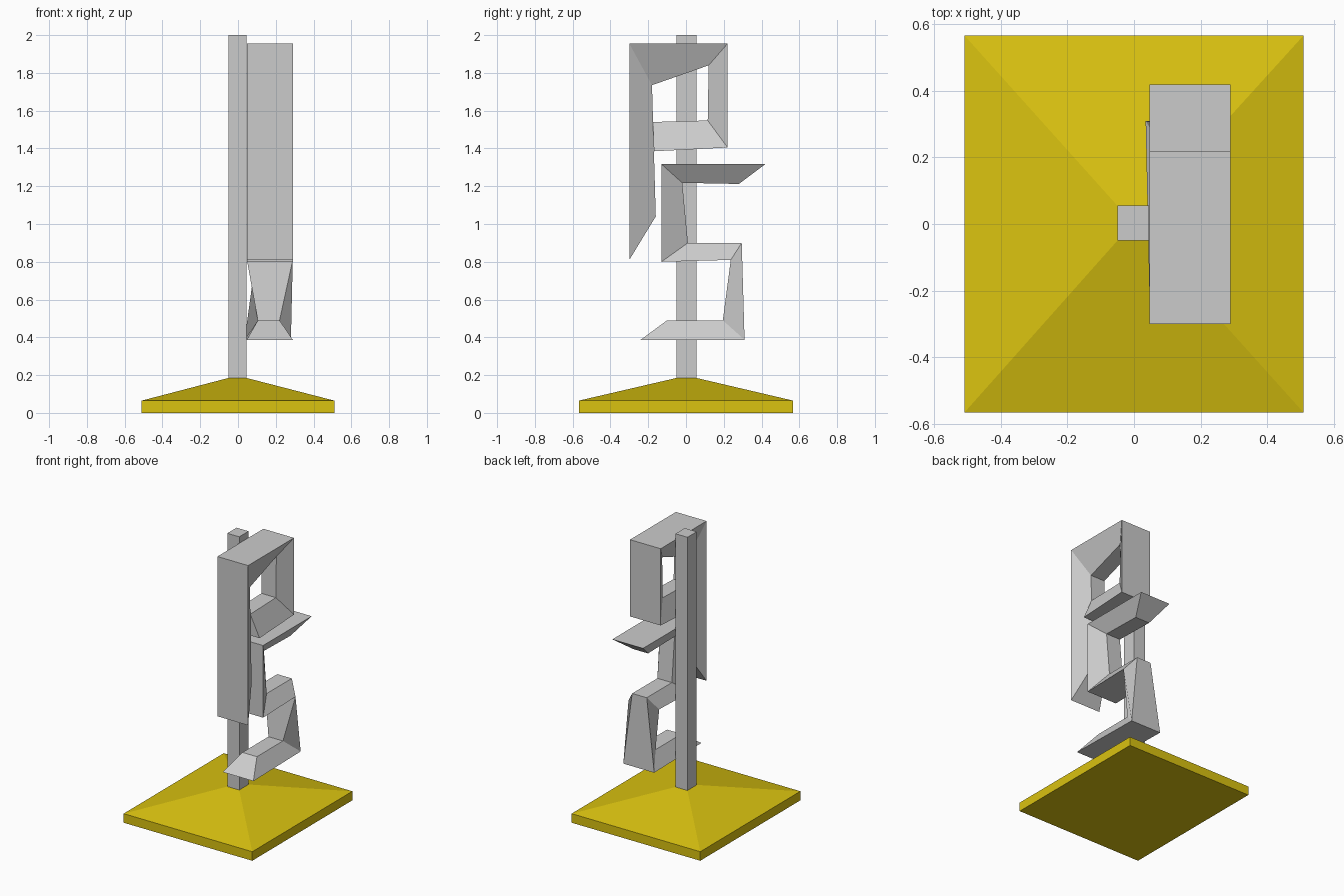
import bpy
import bmesh

cube = bpy.data.objects.get("Cube")
if cube:
    bpy.data.objects.remove(cube, do_unlink=True)


def material(name, rgb):
    mat = bpy.data.materials.new(name)
    mat.use_nodes = True
    color = (*rgb, 1)
    mat.diffuse_color = color
    mat.node_tree.nodes["Principled BSDF"].inputs["Base Color"].default_value = color
    return mat


GREY = material("light grey", (0.6, 0.6, 0.6))
YELLOW = material("yellow", (0.7, 0.54, 0.005))


def loft(name, rings, mat):
    """Skin four-cornered rings into one closed flat-shaded solid."""
    bm = bmesh.new()
    loops = [[bm.verts.new(co) for co in ring] for ring in rings]
    for a, b in zip(loops, loops[1:]):
        for i in range(4):
            j = (i + 1) % 4
            bm.faces.new((a[i], a[j], b[j], b[i]))
    bm.faces.new(loops[0])
    bm.faces.new(loops[-1])
    bmesh.ops.recalc_face_normals(bm, faces=bm.faces)
    mesh = bpy.data.meshes.new(name)
    bm.to_mesh(mesh)
    bm.free()
    mesh.materials.append(mat)
    obj = bpy.data.objects.new(name, mesh)
    bpy.context.collection.objects.link(obj)
    return obj


def rectangle(x0, x1, y0, y1, z):
    return [(x0, y0, z), (x1, y0, z), (x1, y1, z), (x0, y1, z)]


def wedge_band(name, stations):
    """Bent bar: each station joins two edges given as (x range, y, z)."""
    rings = []
    for (xa, ya, za), (xb, yb, zb) in stations:
        rings.append([(xa[0], ya, za), (xa[1], ya, za),
                      (xb[1], yb, zb), (xb[0], yb, zb)])
    return loft(name, rings, GREY)


WIDE = (0.047, 0.29)
NARROW = (0.105, 0.22)
LOW = (0.035, 0.28)

# Base with a shallow pyramid top, and the post
foot = (-0.05, 0.045, -0.05, 0.055)
slab = (-0.51, 0.51, -0.567, 0.567)
loft("base", [rectangle(*slab, 0), rectangle(*slab, 0.065),
              rectangle(*foot, 0.185)], YELLOW)
loft("post", [rectangle(*foot, 0.18), rectangle(*foot, 2)], GREY)

# Upper bent bar: long stem folding round an open window
wedge_band("upper_band", [
    ((WIDE, -0.30, 0.81), (NARROW, -0.16, 1.04)),
    ((WIDE, -0.30, 1.955), (NARROW, -0.18, 1.735)),
    ((WIDE, 0.22, 1.955), (NARROW, 0.12, 1.84)),
    ((WIDE, 0.22, 1.405), (NARROW, 0.115, 1.548)),
    ((WIDE, -0.17, 1.385), (NARROW, -0.175, 1.54)),
])

# Lower bent bar: the wide side swaps over in the rear upright
wedge_band("lower_band", [
    ((WIDE, 0.42, 1.317), (NARROW, 0.28, 1.212)),
    ((WIDE, -0.13, 1.317), (NARROW, -0.02, 1.218)),
    ((WIDE, -0.13, 0.80), (NARROW, 0.01, 0.90)),
    ((WIDE, 0.237, 0.81), (NARROW, 0.295, 0.90)),
    ((NARROW, 0.195, 0.49), (LOW, 0.31, 0.387)),
    ((NARROW, -0.10, 0.49), (WIDE, -0.24, 0.387)),
])
